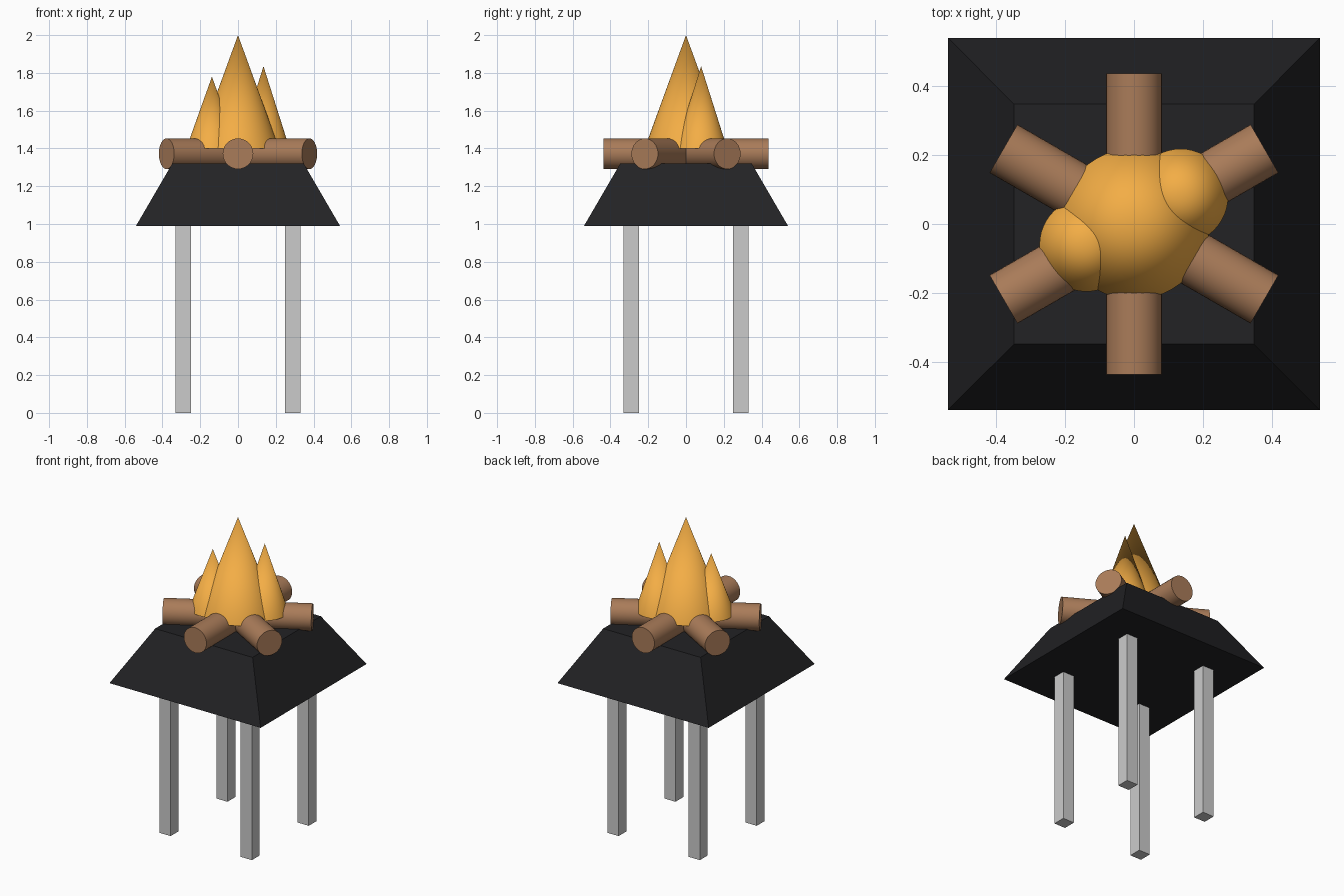
import bpy
from math import radians, pi

if "Cube" in bpy.data.objects:
    bpy.data.objects.remove(bpy.data.objects["Cube"])

def material(name, color):
    m = bpy.data.materials.new(name)
    m.diffuse_color = color
    m.use_nodes = True
    m.node_tree.nodes["Principled BSDF"].inputs["Base Color"].default_value = m.diffuse_color
    return m

WOOD = material("wood", (0.40, 0.20, 0.10, 1))
BLACK = material("black_metal", (0.016, 0.016, 0.018, 1))
FIRE = material("fire", (0.90, 0.42, 0.06, 1))

def finish(name, mat=None, smooth=False):
    ob = bpy.context.object
    ob.name = name
    if mat:
        ob.data.materials.append(mat)
    if smooth:
        bpy.ops.object.shade_smooth_by_angle(angle=radians(40))
    return ob

# Four square legs
for sx, side in ((-1, "left"), (1, "right")):
    for sy, end in ((-1, "front"), (1, "back")):
        bpy.ops.mesh.primitive_cube_add(size=1, location=(sx * 0.29, sy * 0.29, 0.4975))
        ob = finish(f"{end}_{side}_leg")
        ob.scale = (0.08, 0.08, 0.995)

# Tapered fire bowl: four-sided cone, corners turned onto the diagonals
bpy.ops.mesh.primitive_cone_add(vertices=4, radius1=0.54 * 2 ** 0.5, radius2=0.348 * 2 ** 0.5,
                                depth=0.33, location=(0, 0, 1.155), rotation=(0, 0, pi / 4))
finish("fire_bowl", BLACK)

# Three crossed logs
for i in range(3):
    bpy.ops.mesh.primitive_cylinder_add(vertices=32, radius=0.081, depth=0.874, location=(0, 0, 1.372),
                                        rotation=(pi / 2, 0, radians(60 * i)))
    finish(f"log_{i + 1}", WOOD, True)

# Flames: (name, x, y, base radius, tip height)
for name, x, y, r, tip in (("main_flame", 0, 0, 0.219, 2.0),
                           ("left_flame", -0.138, -0.06, 0.136, 1.78),
                           ("right_flame", 0.135, 0.08, 0.138, 1.835)):
    base = 1.40
    bpy.ops.mesh.primitive_cone_add(vertices=48, radius1=r, radius2=0, depth=tip - base,
                                    location=(x, y, (tip + base) / 2))
    finish(name, FIRE, True)
